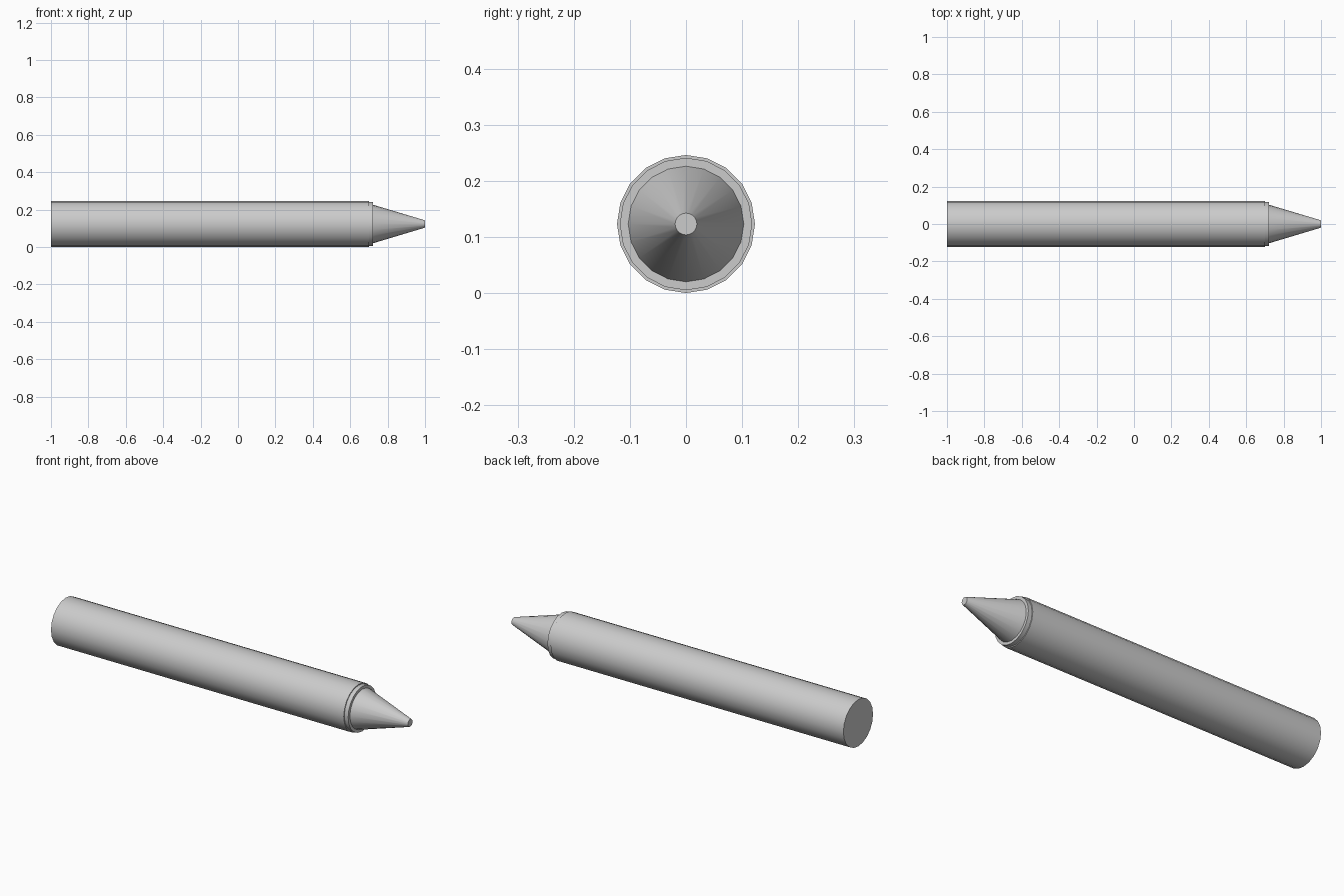
import bpy, bmesh, math

if "Cube" in bpy.data.objects:
    bpy.data.objects.remove(bpy.data.objects["Cube"])

SIDES = 20
AXIS_Z = 0.123


def lathe_x(name, profile, cap_start=True, cap_end=True):
    """Revolve (x, radius) points around the long axis."""
    bm = bmesh.new()
    rings = []
    for x, r in profile:
        angles = [2 * math.pi * i / SIDES for i in range(SIDES)]
        rings.append([bm.verts.new((x, r * math.cos(a), r * math.sin(a))) for a in angles])
    for a, b in zip(rings, rings[1:]):
        for i in range(SIDES):
            j = (i + 1) % SIDES
            bm.faces.new((a[i], a[j], b[j], b[i]))
    if cap_start:
        bm.faces.new(rings[0])
    if cap_end:
        bm.faces.new(rings[-1])
    bmesh.ops.recalc_face_normals(bm, faces=bm.faces)
    mesh = bpy.data.meshes.new(name)
    bm.to_mesh(mesh)
    bm.free()
    obj = bpy.data.objects.new(name, mesh)
    bpy.context.collection.objects.link(obj)
    obj.location.z = AXIS_Z
    bpy.ops.object.select_all(action='DESELECT')
    obj.select_set(True)
    bpy.context.view_layer.objects.active = obj
    bpy.ops.object.shade_smooth_by_angle(angle=math.radians(30))
    return obj


# Paper sleeve around the stick
lathe_x("paper_sleeve", [(-1.0, 0.123), (0.70, 0.123)])

# Wax collar, shoulder and blunt conical tip emerging from the sleeve
lathe_x("wax_tip", [(0.69, 0.118), (0.722, 0.118), (0.722, 0.103), (1.0, 0.0195)])
